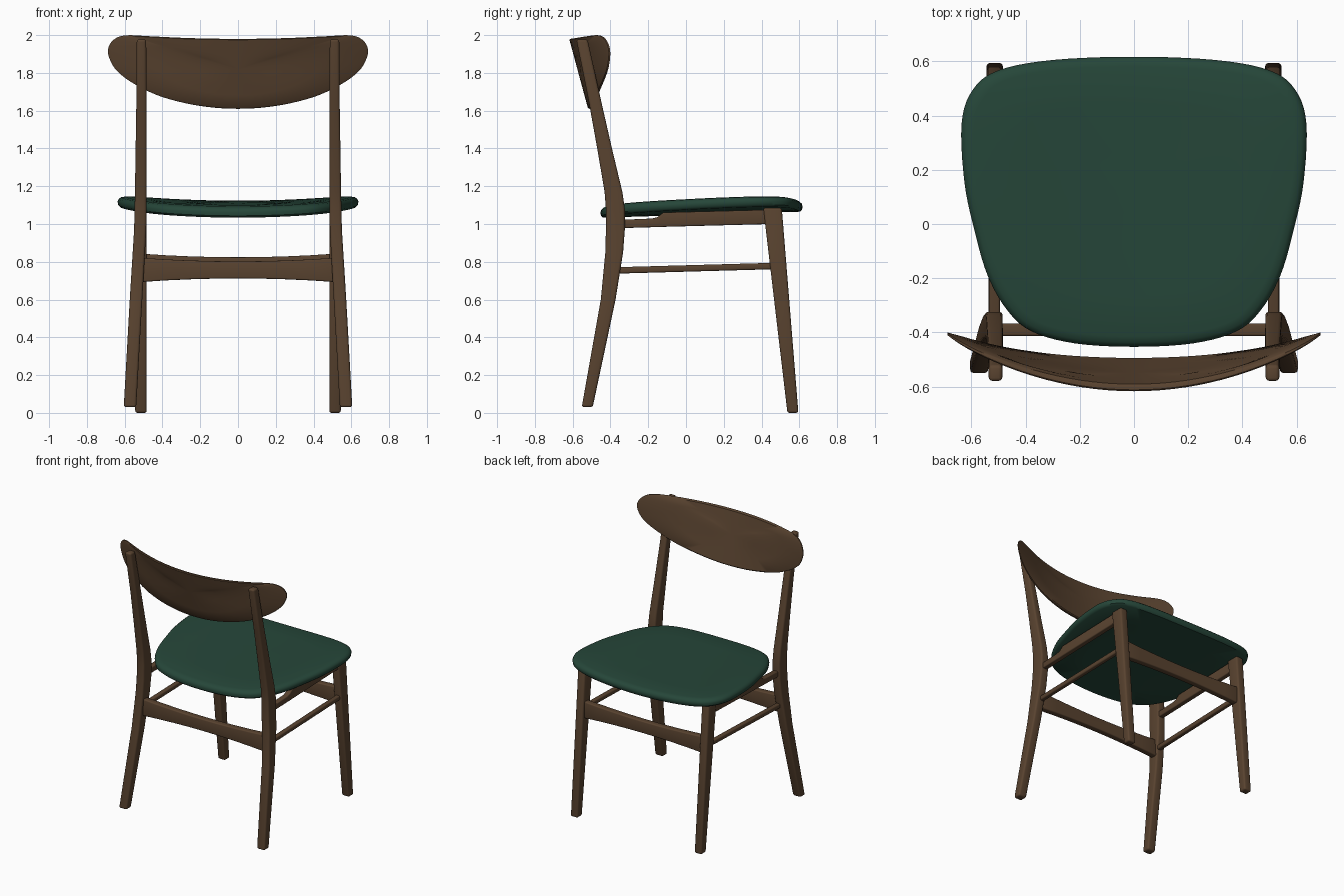
import bpy, bmesh, math
from mathutils import Vector

if "Cube" in bpy.data.objects:
    bpy.data.objects.remove(bpy.data.objects["Cube"])


def material(name, rgb):
    m = bpy.data.materials.new(name)
    m.diffuse_color = (*rgb, 1)
    m.use_nodes = True
    m.node_tree.nodes["Principled BSDF"].inputs["Base Color"].default_value = m.diffuse_color
    return m


WOOD = material("walnut brown", (0.10, 0.056, 0.029))
FABRIC = material("dark green fabric", (0.019, 0.062, 0.041))


def finish(bm, name, mat, angle=40):
    bmesh.ops.recalc_face_normals(bm, faces=bm.faces)
    me = bpy.data.meshes.new(name)
    bm.to_mesh(me)
    bm.free()
    me.materials.append(mat)
    me.shade_smooth()
    me.set_sharp_from_angle(angle=math.radians(angle))
    ob = bpy.data.objects.new(name, me)
    bpy.context.collection.objects.link(ob)
    return ob


def smooth_outline(half, steps=5):
    """Mirror a half outline in x and run a closed Catmull-Rom curve through it."""
    pts = [Vector(p) for p in half]
    pts += [Vector((-p.x, p.y)) for p in reversed(pts[1:-1])]
    n, out = len(pts), []
    for i in range(n):
        a, b, c, d = (pts[(i + k) % n] for k in (-1, 0, 1, 2))
        for s in range(steps):
            t = s / steps
            out.append(0.5 * (2 * b + (c - a) * t + (2 * a - 5 * b + 4 * c - d) * t * t
                              + (3 * b - a - 3 * c + d) * t ** 3))
    return out


def shell(name, outline, centre, rings, place, mat):
    """Panel made of scaled copies of an outline, bent into shape by place(u, v, off)."""
    bm = bmesh.new()
    centre = Vector(centre)
    first = bm.verts.new(place(*centre, rings[0][1]))
    last = bm.verts.new(place(*centre, rings[-1][1]))
    loops = [[bm.verts.new(place(*(centre + (p - centre) * s), off)) for p in outline]
             for s, off in rings]
    n = len(outline)
    for i in range(n):
        j = (i + 1) % n
        bm.faces.new((first, loops[0][j], loops[0][i]))
        bm.faces.new((last, loops[-1][i], loops[-1][j]))
        for a, b in zip(loops, loops[1:]):
            bm.faces.new((a[i], a[j], b[j], b[i]))
    return finish(bm, name, mat)


def beam(name, axis, sections, side=1, bevel=0.01):
    """Loft of rectangles (position, u centre, u size, v centre, v size) along an axis."""
    bm = bmesh.new()
    loops = []
    for pos, uc, uw, vc, vw in sections:
        loop = []
        for su, sv in ((-1, -1), (1, -1), (1, 1), (-1, 1)):
            co = [uc + su * uw / 2, vc + sv * vw / 2]
            co.insert(axis, pos)
            co[0] *= side
            loop.append(bm.verts.new(co))
        loops.append(loop)
    bm.faces.new(loops[0])
    bm.faces.new(loops[-1])
    for a, b in zip(loops, loops[1:]):
        for i in range(4):
            j = (i + 1) % 4
            bm.faces.new((a[i], a[j], b[j], b[i]))
    bmesh.ops.recalc_face_normals(bm, faces=bm.faces)
    edges = [e for e in bm.edges if e.calc_face_angle(0) > 0.9]
    bmesh.ops.bevel(bm, geom=edges, offset=bevel, segments=3, profile=0.5,
                    affect='EDGES', clamp_overlap=True)
    return finish(bm, name, WOOD)


# Upholstered seat: saddle-curved cushion with a rounded top rim
seat_half = [(0, 0.617), (0.3, 0.605), (0.5, 0.567), (0.595, 0.495), (0.636, 0.37),
             (0.625, 0.15), (0.587, -0.03), (0.54, -0.19), (0.47, -0.315),
             (0.38, -0.395), (0.22, -0.44), (0, -0.453)]
shell("seat", smooth_outline(seat_half), (0, 0.1),
      [(0.33, -0.028), (0.66, -0.028), (0.975, -0.028), (0.995, -0.018), (1, 0),
       (0.992, 0.014), (0.97, 0.025), (0.93, 0.031), (0.66, 0.033), (0.33, 0.033)],
      lambda x, y, o: (x, y, 1.075 + 0.03 * y + 0.083 * x * x + o), FABRIC)


# Curved backrest: leaning in the middle, more upright at the tips
def bend(x, z, off):
    lean = (0.27 - 0.4 * x * x) * (1.975 - z)
    thick = 0.026 - 0.022 * x * x
    return (x, -0.617 + lean + 0.42 * x * x + off * thick, z)


back_half = [(0, 1.98), (0.25, 1.984), (0.45, 1.993), (0.59, 1.999), (0.655, 1.978),
             (0.687, 1.93), (0.68, 1.875), (0.64, 1.81), (0.55, 1.742), (0.4, 1.672),
             (0.2, 1.625), (0, 1.61)]
shell("backrest", smooth_outline(back_half), (0, 1.82),
      [(0.33, 0), (0.66, 0), (0.97, 0), (1, 0.25), (1, 0.75), (0.97, 1), (0.66, 1), (0.33, 1)],
      bend, WOOD)

for side, label in ((1, "right"), (-1, "left")):
    # Bent posts running from the floor up to the backrest
    beam(f"back_post_{label}", 2, [
        (0.03, 0.572, 0.066, -0.523, 0.058), (0.60, 0.540, 0.066, -0.412, 0.078),
        (0.85, 0.525, 0.065, -0.380, 0.094), (0.97, 0.518, 0.064, -0.374, 0.10),
        (1.08, 0.516, 0.063, -0.374, 0.10), (1.17, 0.515, 0.061, -0.384, 0.094),
        (1.40, 0.513, 0.058, -0.431, 0.078), (1.65, 0.511, 0.054, -0.482, 0.066),
        (1.977, 0.511, 0.05, -0.551, 0.06)], side, 0.013)
    # Straight tapered legs
    beam(f"straight_leg_{label}", 2, [
        (0.0, 0.514, 0.06, 0.566, 0.058), (1.085, 0.514, 0.06, 0.458, 0.098)], side, 0.012)
    # Stepped rail under the seat
    beam(f"seat_rail_{label}", 1, [
        (-0.35, 0.515, 0.04, 1.000, 0.044), (-0.18, 0.515, 0.04, 1.006, 0.046),
        (-0.15, 0.515, 0.04, 1.010, 0.054), (-0.12, 0.515, 0.04, 1.023, 0.076),
        (0.45, 0.515, 0.04, 1.038, 0.076)], side, 0.007)
    # Thin lower side stretcher
    beam(f"side_stretcher_{label}", 1, [
        (-0.38, 0.52, 0.034, 0.754, 0.034), (0.48, 0.516, 0.034, 0.778, 0.034)], side, 0.009)

# Wide cross stretchers, waisted in the middle
for name, y, z in (("cross_stretcher_low", -0.39, 0.757), ("cross_stretcher_high", 0.487, 0.779)):
    beam(name, 0, [(x, y, 0.046, z, 0.09 + 0.036 * (x / 0.5) ** 2)
                   for x in (-0.51, -0.38, -0.25, -0.12, 0, 0.12, 0.25, 0.38, 0.51)], 1, 0.008)
